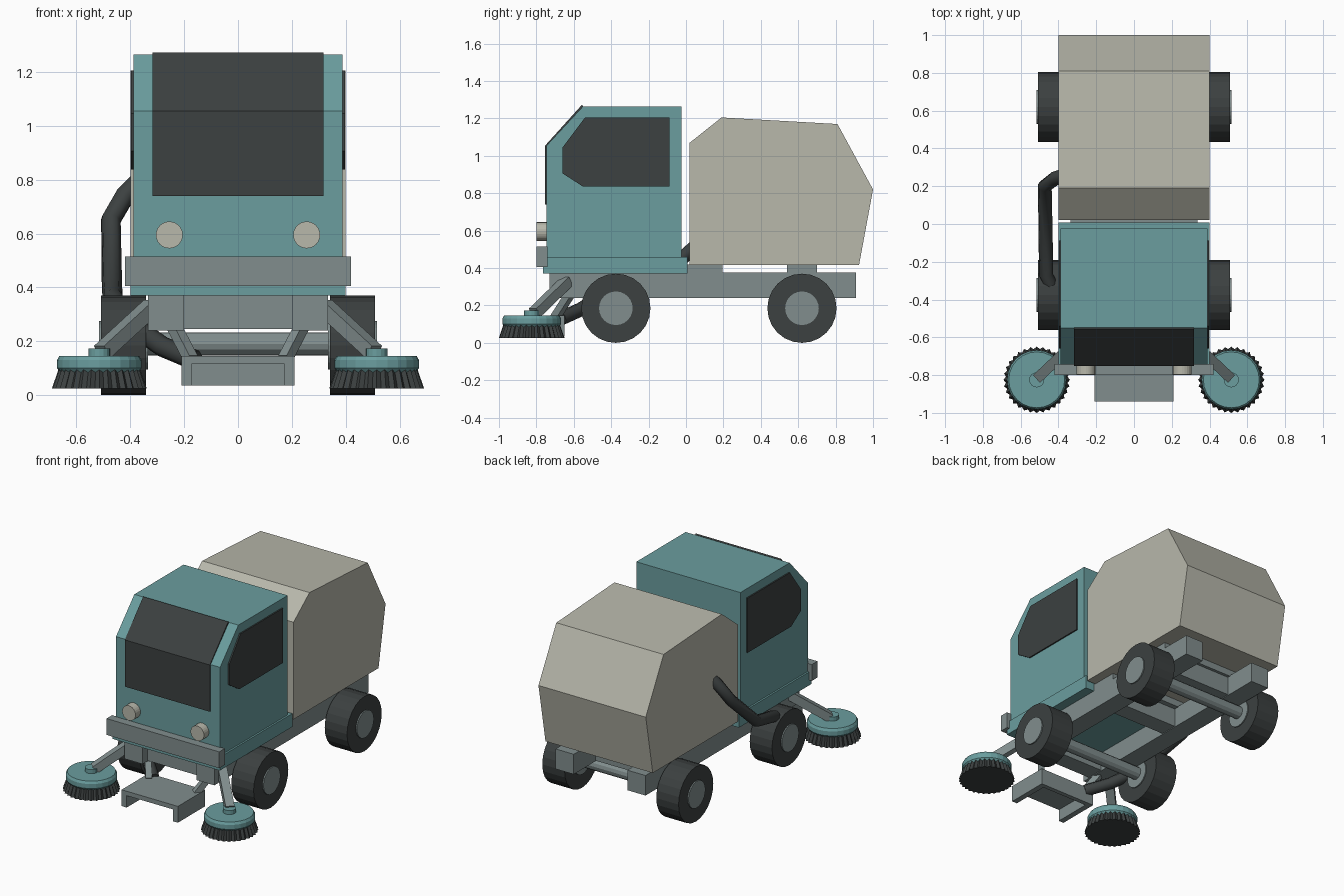
import bpy, bmesh, math
from mathutils import Vector

cube = bpy.data.objects.get("Cube")
if cube:
    bpy.data.objects.remove(cube, do_unlink=True)


def material(name, rgb):
    m = bpy.data.materials.new(name)
    m.use_nodes = True
    m.diffuse_color = (*rgb, 1)
    m.node_tree.nodes["Principled BSDF"].inputs["Base Color"].default_value = (*rgb, 1)
    return m


TEAL = material("teal paint", (0.145, 0.34, 0.345))
BEIGE = material("warm beige", (0.48, 0.48, 0.41))
GREY = material("steel grey", (0.22, 0.27, 0.27))
DARK = material("dark rubber and glass", (0.045, 0.052, 0.052))


def finish(name, bm, mat):
    bmesh.ops.recalc_face_normals(bm, faces=bm.faces)
    me = bpy.data.meshes.new(name)
    bm.to_mesh(me)
    bm.free()
    me.materials.append(mat)
    ob = bpy.data.objects.new(name, me)
    bpy.context.collection.objects.link(ob)
    return ob


def skin(name, rings, mat):
    """Closed solid through a list of equally sized rings of points."""
    bm = bmesh.new()
    loops = [[bm.verts.new(p) for p in ring] for ring in rings]
    for a, b in zip(loops, loops[1:]):
        for i in range(len(a)):
            j = (i + 1) % len(a)
            bm.faces.new((a[i], a[j], b[j], b[i]))
    bm.faces.new(loops[0])
    bm.faces.new(loops[-1])
    return finish(name, bm, mat)


def prism(name, profile, x0, x1, mat):
    """Side profile (y, z) pushed along x."""
    return skin(name, [[(x, y, z) for y, z in profile] for x in (x0, x1)], mat)


def box(name, x, y, z, mat):
    return prism(name, [(y[0], z[0]), (y[1], z[0]), (y[1], z[1]), (y[0], z[1])], *x, mat)


def lathe(name, centre, axis, profile, mat, sides=24, ripple=0):
    """Turned shape from (radius, distance along axis) pairs."""
    turn = Vector(axis).to_track_quat('Z', 'Y')
    rings = []
    for r, h in profile:
        ring = []
        for i in range(sides):
            a = math.tau * i / sides
            rr = r - ripple * (i % 2)
            ring.append(Vector(centre) + turn @ Vector((rr * math.cos(a), rr * math.sin(a), h)))
        rings.append(ring)
    return skin(name, rings, mat)


def beam(name, a, b, w, mat):
    """Square bar between two points."""
    a, b = Vector(a), Vector(b)
    d = (b - a).normalized()
    u = d.cross(Vector((0, 0, 1))).normalized() * w / 2
    v = d.cross(u).normalized() * w / 2
    return skin(name, [[p + u + v, p + u - v, p - u - v, p - u + v] for p in (a, b)], mat)


# Chassis: rails, cross members and hopper mounts
for side, s in (("left", 1), ("right", -1)):
    box(side + "_rail", (s * 0.2, s * 0.335), (-0.73, 0.91), (0.24, 0.375), GREY)
for i, y in enumerate((-0.62, 0.1, 0.62)):
    box(f"cross_member_{i + 1}", (-0.2, 0.2), (y - 0.06, y + 0.06), (0.245, 0.37), GREY)
box("front_hopper_mount", (-0.335, 0.335), (0.0, 0.195), (0.37, 0.42), GREY)
box("rear_hopper_mount", (-0.335, 0.335), (0.54, 0.7), (0.37, 0.42), GREY)

# Cab
box("cab_base", (-0.4, 0.4), (-0.765, 0.007), (0.37, 0.46), TEAL)
prism("cab_body", [(-0.745, 0.455), (-0.745, 1.055), (-0.55, 1.265), (-0.025, 1.265),
                   (-0.025, 0.455)], -0.388, 0.388, TEAL)
prism("windshield", [(-0.753, 0.74), (-0.753, 1.055), (-0.557, 1.272), (-0.549, 1.266),
                     (-0.745, 1.052), (-0.745, 0.74)], -0.317, 0.317, DARK)
window = [(-0.66, 0.906), (-0.66, 1.045), (-0.54, 1.205), (-0.088, 1.205),
          (-0.088, 0.837), (-0.553, 0.837)]
box("bumper", (-0.42, 0.42), (-0.8, -0.74), (0.405, 0.515), GREY)

# Hopper
prism("hopper", [(0.02, 0.415), (0.02, 1.07), (0.19, 1.205), (0.81, 1.17),
                 (1.0, 0.82), (0.925, 0.415)], -0.4, 0.4, BEIGE)

# Wheels and axles
for end, y in (("front", -0.375), ("rear", 0.62)):
    lathe(end + "_axle", (0, y, 0.19), (1, 0, 0), [(0.042, -0.36), (0.042, 0.36)], GREY, 12)
    for side, s in (("left", 1), ("right", -1)):
        lathe(f"{end}_{side}_tire", (0, y, 0.185), (s, 0, 0),
              [(0.185, 0.342), (0.185, 0.508)], DARK)
        lathe(f"{end}_{side}_hub", (0, y, 0.185), (s, 0, 0),
              [(0.09, 0.335), (0.09, 0.516)], GREY)

# Mirrored details: windows, lamps, brushes, arms and struts
for side, s in (("left", 1), ("right", -1)):
    prism(side + "_window", window, s * 0.388, s * 0.397, DARK)
    lathe(side + "_headlight", (s * 0.255, -0.74, 0.595), (0, -1, 0),
          [(0.05, 0), (0.05, 0.058)], BEIGE)
    c = (s * 0.515, -0.825, 0)
    lathe(side + "_brush_bristles", c, (0, 0, 1), [(0.176, 0.025), (0.15, 0.1)],
          DARK, 64, 0.012)
    lathe(side + "_brush_disc", c, (0, 0, 1),
          [(0.145, 0.085), (0.157, 0.1), (0.157, 0.13), (0.148, 0.146)], TEAL)
    lathe(side + "_brush_hub", c, (0, 0, 1), [(0.04, 0.14), (0.04, 0.173)], TEAL, 16)
    beam(side + "_brush_arm", (s * 0.505, -0.81, 0.16), (s * 0.32, -0.635, 0.33), 0.055, GREY)
    beam(side + "_nozzle_strut", (s * 0.175, -0.7, 0.135), (s * 0.24, -0.62, 0.26), 0.04, GREY)
    box(side + "_nozzle_cheek", (s * 0.172, s * 0.21), (-0.94, -0.65), (0.035, 0.116), GREY)

# Suction nozzle, open at the front and below
box("nozzle_top", (-0.21, 0.21), (-0.94, -0.65), (0.115, 0.145), GREY)
box("nozzle_back", (-0.172, 0.172), (-0.68, -0.65), (0.035, 0.116), GREY)

# Suction hose from hopper to nozzle
path = [(-0.36, 0.26, 0.8), (-0.42, 0.24, 0.74), (-0.472, 0.2, 0.65), (-0.468, -0.08, 0.4),
        (-0.465, -0.27, 0.36), (-0.38, -0.45, 0.25), (-0.28, -0.56, 0.18), (-0.16, -0.67, 0.13)]
curve = bpy.data.curves.new("suction_hose", 'CURVE')
curve.dimensions = '3D'
curve.bevel_depth = 0.038
curve.bevel_resolution = 2
curve.use_fill_caps = True
spline = curve.splines.new('POLY')
spline.points.add(len(path) - 1)
for point, co in zip(spline.points, path):
    point.co = (*co, 1)
curve.materials.append(DARK)
bpy.context.collection.objects.link(bpy.data.objects.new("suction_hose", curve))
